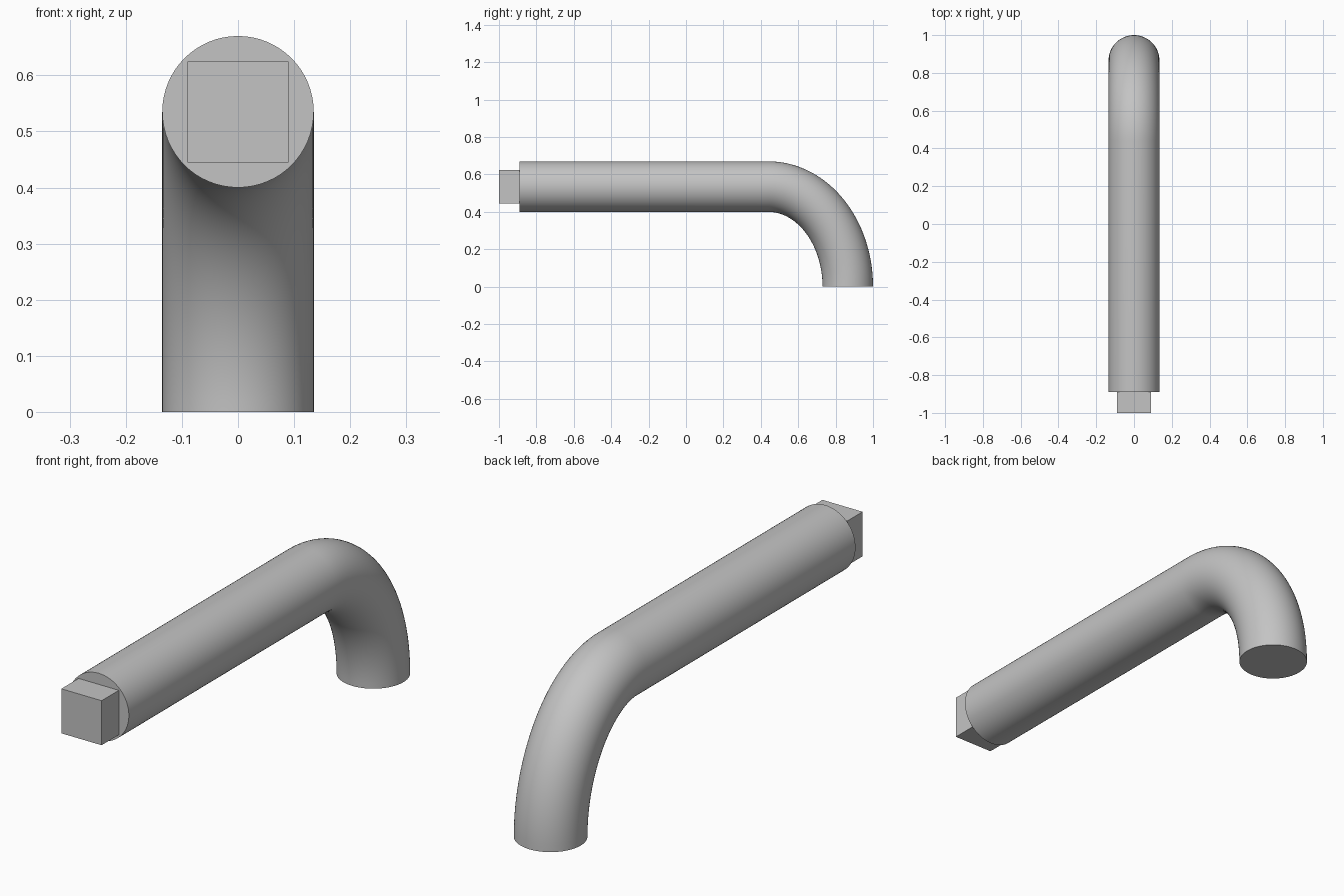
import bpy, bmesh
from math import sin, cos, pi, radians
from mathutils import Vector

cube = bpy.data.objects.get("Cube")
if cube:
    bpy.data.objects.remove(cube, do_unlink=True)

# Single grey finish
grey = bpy.data.materials.new("grey")
grey.use_nodes = True
colour = (0.55, 0.55, 0.55, 1)
grey.diffuse_color = colour
grey.node_tree.nodes["Principled BSDF"].inputs["Base Color"].default_value = colour

RADIUS, SIDES, STEPS = 0.135, 64, 32
AXIS_Z, FRONT_Y = 0.535, -0.89
BEND_Y, END_Y = 0.44, 0.865


def add_object(name, bm):
    bmesh.ops.recalc_face_normals(bm, faces=bm.faces)
    mesh = bpy.data.meshes.new(name)
    bm.to_mesh(mesh)
    bm.free()
    mesh.materials.append(grey)
    obj = bpy.data.objects.new(name, mesh)
    bpy.context.collection.objects.link(obj)
    return obj


# Bent handle: a circle swept along a straight run and an elliptical bend
a, b = END_Y - BEND_Y, AXIS_Z
path = [(Vector((0, FRONT_Y, AXIS_Z)), Vector((0, 0, 1)))]
for i in range(STEPS + 1):
    t = i / STEPS * pi / 2
    centre = Vector((0, BEND_Y + a * sin(t), b * cos(t)))
    path.append((centre, Vector((0, b * sin(t), a * cos(t))).normalized()))

bm = bmesh.new()
rings = []
for centre, outward in path:
    ring = []
    for k in range(SIDES):
        ang = 2 * pi * k / SIDES
        offset = Vector((cos(ang), 0, 0)) + outward * sin(ang)
        ring.append(bm.verts.new(centre + offset * RADIUS))
    rings.append(ring)
for r0, r1 in zip(rings, rings[1:]):
    for k in range(SIDES):
        n = (k + 1) % SIDES
        bm.faces.new((r0[k], r0[n], r1[n], r1[k]))
bm.faces.new(rings[0])
bm.faces.new(rings[-1])
handle = add_object("bent_handle", bm)
bpy.ops.object.select_all(action="DESELECT")
handle.select_set(True)
bpy.context.view_layer.objects.active = handle
bpy.ops.object.shade_smooth_by_angle(angle=radians(40))

# Square spindle on the front end
bm = bmesh.new()
bmesh.ops.create_cube(bm, size=1)
bmesh.ops.scale(bm, vec=(0.18, 0.11, 0.18), verts=bm.verts)
bmesh.ops.translate(bm, vec=(0, FRONT_Y - 0.055, AXIS_Z), verts=bm.verts)
add_object("square_spindle", bm)
